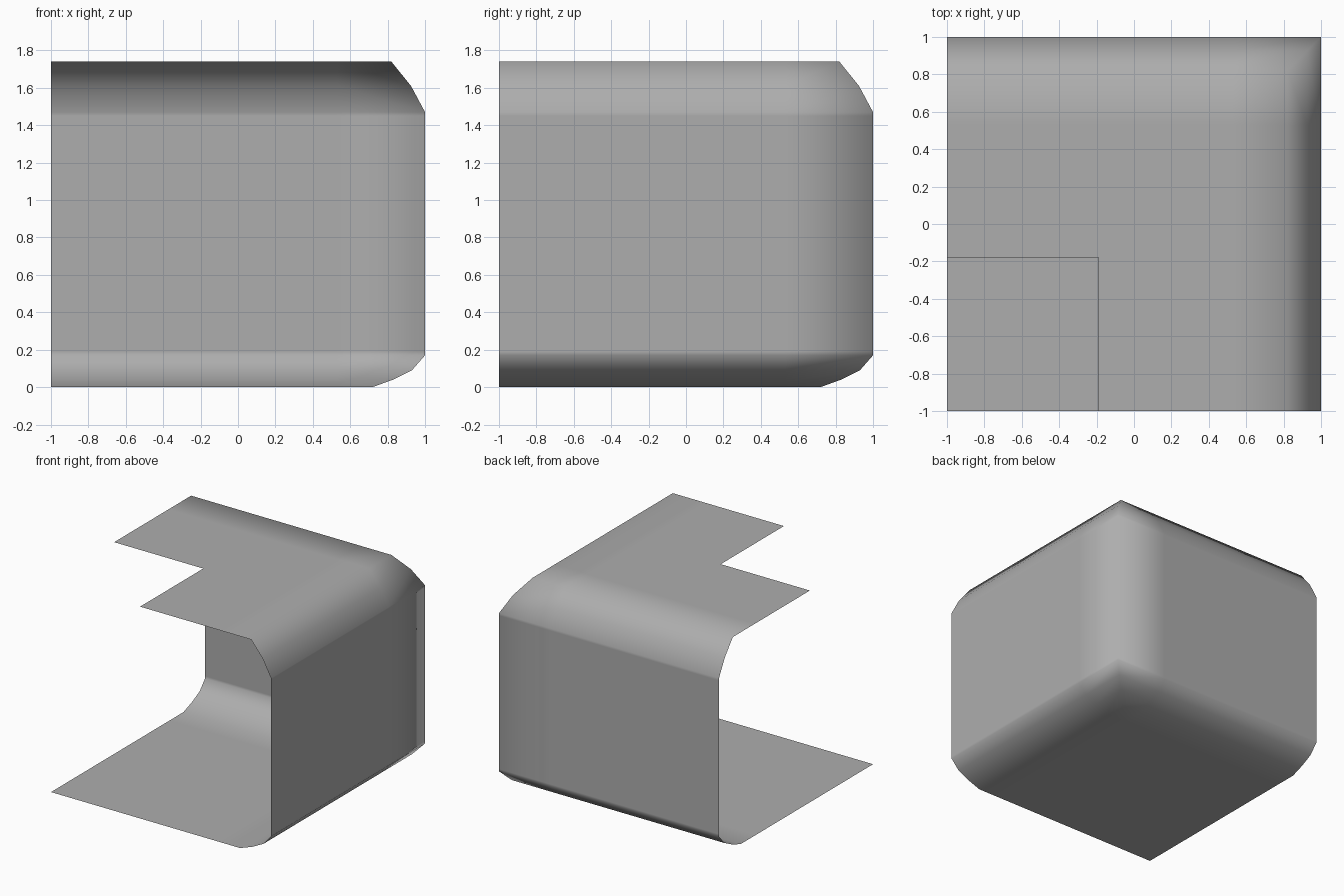
import bpy
import bmesh

cube = bpy.data.objects.get("Cube")
if cube:
    bpy.data.objects.remove(cube, do_unlink=True)

LOOP = 0.53          # support loop before the rounded edges
OPEN = -1.0          # open front and right ends of the shell
BOTTOM, TOP = 0.0, 1.74

# Rounded wall section from floor to ceiling: (distance outward, height)
section = [(LOOP, BOTTOM), (0.72, BOTTOM), (0.83, 0.04), (0.93, 0.09),
           (1.0, 0.17), (1.0, 0.19), (1.0, 1.45), (1.0, 1.47),
           (0.925, 1.61), (0.82, TOP), (LOOP, TOP)]

bm = bmesh.new()
cache = {}


def vert(x, y, z):
    key = (round(x, 4), round(y, 4), round(z, 4))
    if key not in cache:
        cache[key] = bm.verts.new(key)
    return cache[key]


def face(points):
    corners = list(dict.fromkeys(vert(*p) for p in points))
    if len(corners) > 2:
        bm.faces.new(corners)


def corner_row(d, z):
    """Path along the left wall, round the corner and along the back wall."""
    return [(d, OPEN, z), (d, LOOP, z), (d, d, z), (LOOP, d, z), (OPEN, d, z)]


# Two walls with rounded top and bottom edges, mitred at the corner
rows = [corner_row(d, z) for d, z in section]
for low, high in zip(rows, rows[1:]):
    for i in range(len(low) - 1):
        face([low[i], low[i + 1], high[i + 1], high[i]])

# Flat floor, and ceiling with a square notch at the open corner
xs = [OPEN, -0.19, LOOP]
ys = [OPEN, -0.18, LOOP]
for i in range(2):
    for j in range(2):
        x0, x1, y0, y1 = xs[i], xs[i + 1], ys[j], ys[j + 1]
        ring = [(x0, y0), (x1, y0), (x1, y1), (x0, y1)]
        face([(x, y, BOTTOM) for x, y in reversed(ring)])
        if i or j:
            face([(x, y, TOP) for x, y in ring])

mesh = bpy.data.meshes.new("open_room_shell")
bm.to_mesh(mesh)
bm.free()
for poly in mesh.polygons:
    poly.use_smooth = True

# Single plain grey
grey = bpy.data.materials.new("plain_grey")
grey.use_nodes = True
color = (0.42, 0.42, 0.42, 1.0)
grey.diffuse_color = color
grey.node_tree.nodes["Principled BSDF"].inputs["Base Color"].default_value = color
mesh.materials.append(grey)

shell = bpy.data.objects.new("open_room_shell", mesh)
bpy.context.collection.objects.link(shell)
